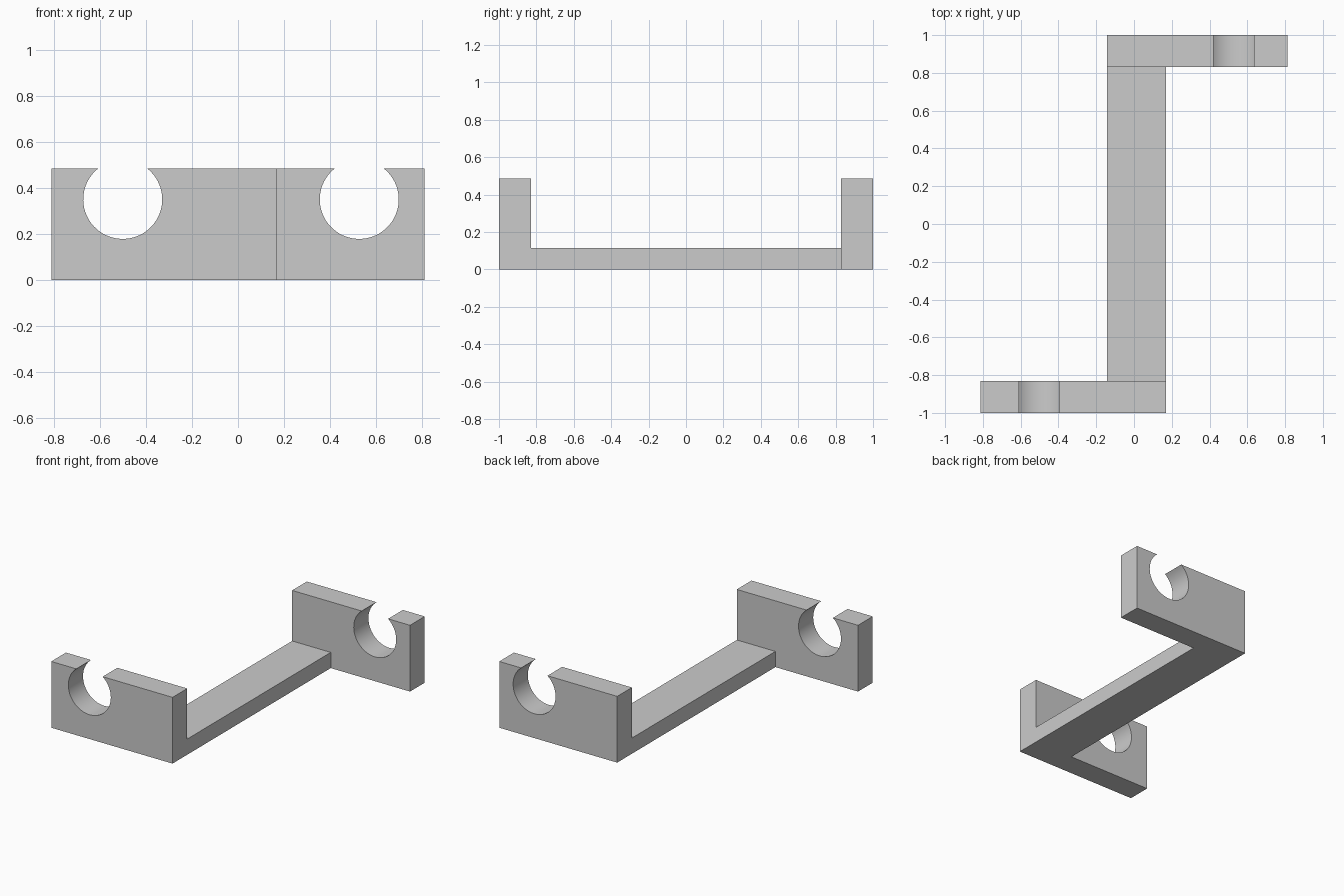
import bpy
import bmesh
from math import asin, cos, pi, sin

cube = bpy.data.objects.get("Cube")
if cube:
    bpy.data.objects.remove(cube, do_unlink=True)

grey = bpy.data.materials.new("plain grey")
grey.use_nodes = True
colour = (0.6, 0.6, 0.6, 1)
grey.diffuse_color = colour
grey.node_tree.nodes["Principled BSDF"].inputs["Base Color"].default_value = colour

HEIGHT, THICK, BAR_HEIGHT = 0.485, 0.17, 0.115
BAR_LEFT, BAR_RIGHT = -0.143, 0.17
OUTER = 0.812
HOLE_Z, HOLE_R, STEPS = 0.35, 0.172, 48


def extrude_profile(name, profile, y0, y1):
    """Extrude an x-z outline from y0 to y1."""
    bm = bmesh.new()
    face = bm.faces.new([bm.verts.new((x, y0, z)) for x, z in profile])
    new = bmesh.ops.extrude_face_region(bm, geom=[face])["geom"]
    verts = [v for v in new if isinstance(v, bmesh.types.BMVert)]
    bmesh.ops.translate(bm, verts=verts, vec=(0, y1 - y0, 0))
    bmesh.ops.recalc_face_normals(bm, faces=bm.faces)
    mesh = bpy.data.meshes.new(name)
    bm.to_mesh(mesh)
    bm.free()
    mesh.materials.append(grey)
    obj = bpy.data.objects.new(name, mesh)
    bpy.context.collection.objects.link(obj)
    bpy.ops.object.select_all(action="DESELECT")
    obj.select_set(True)
    bpy.context.view_layer.objects.active = obj
    bpy.ops.object.shade_smooth_by_angle(angle=pi / 6)
    return obj


def clip_profile(x0, x1, hole_x):
    """Upright plate with a round snap-in notch open at the top."""
    lip = asin((HEIGHT - HOLE_Z) / HOLE_R)
    sweep = pi + 2 * lip
    arc = [lip - sweep * i / STEPS for i in range(STEPS + 1)]
    notch = [(hole_x + HOLE_R * cos(a), HOLE_Z + HOLE_R * sin(a)) for a in arc]
    return [(x0, HEIGHT), (x0, 0), (x1, 0), (x1, HEIGHT)] + notch


# End plates with notches on opposite sides
extrude_profile("front_clip", clip_profile(-OUTER, BAR_RIGHT, -0.502), -1, -1 + THICK)
extrude_profile("back_clip", clip_profile(BAR_LEFT, OUTER, 0.528), 1 - THICK, 1)

# Flat bar joining the two plates
bar = [(BAR_LEFT, 0), (BAR_RIGHT, 0), (BAR_RIGHT, BAR_HEIGHT), (BAR_LEFT, BAR_HEIGHT)]
extrude_profile("connecting_bar", bar, -1 + THICK, 1 - THICK)
